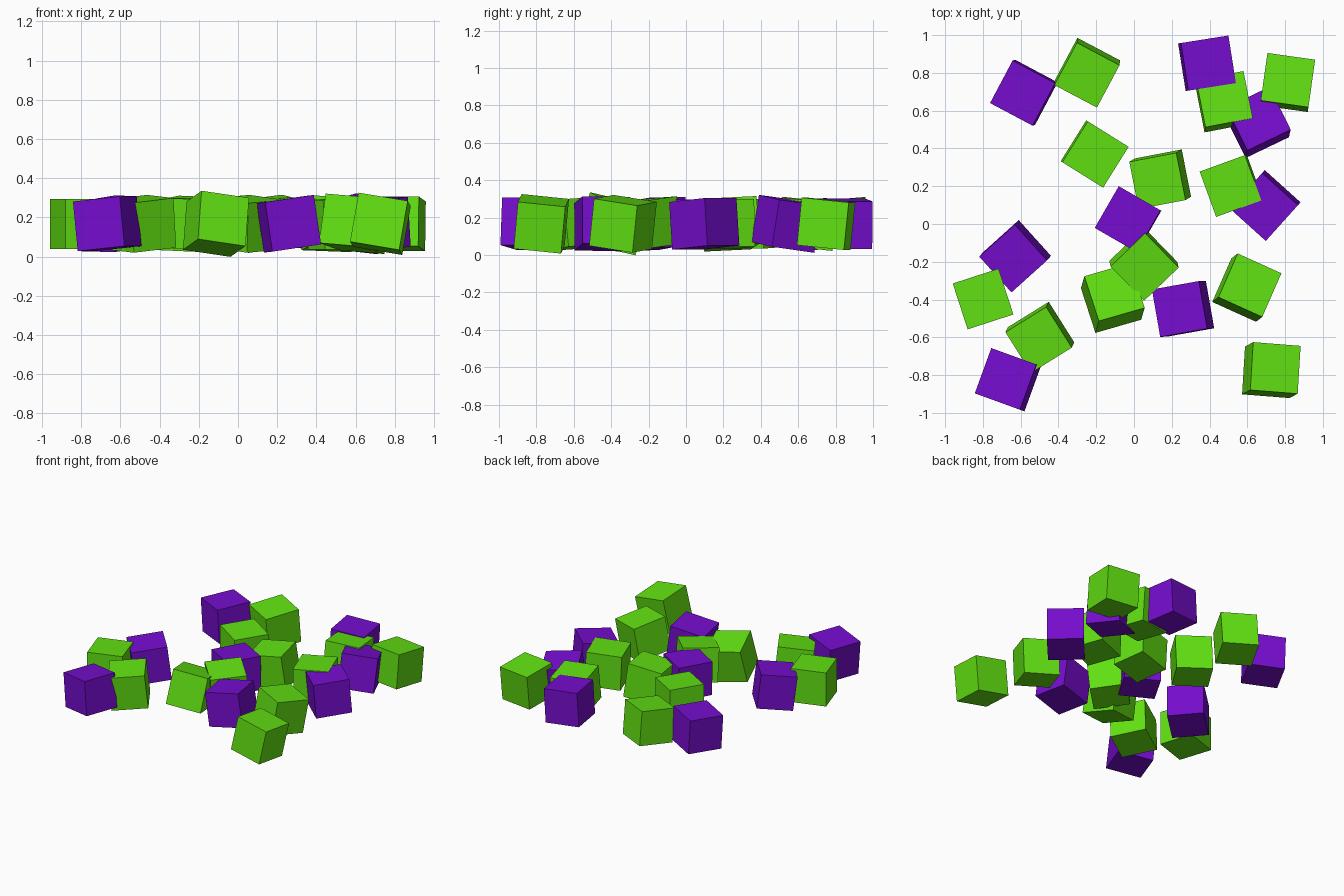
import bpy, bmesh
from math import radians, cos, sin, sqrt
from mathutils import Matrix, Vector

if "Cube" in bpy.data.objects:
    bpy.data.objects.remove(bpy.data.objects["Cube"])

SIZE, MID = 0.255, 0.167      # cube edge and height of the cube centres


def material(name, rgb):
    m = bpy.data.materials.new(name)
    m.diffuse_color = (*rgb, 1)
    m.use_nodes = True
    m.node_tree.nodes["Principled BSDF"].inputs["Base Color"].default_value = m.diffuse_color
    return m


def tilted_cube(name, mat, x, y, yaw, lean_u, lean_v):
    """x, y: centre of the top face; lean: sideways shift of the bottom face
    measured along the cube's own horizontal axes."""
    a = radians(yaw)
    off = Vector((lean_u * cos(a) - lean_v * sin(a), lean_u * sin(a) + lean_v * cos(a)))
    n = -off / SIZE
    normal = Vector((n.x, n.y, sqrt(1 - n.length_squared)))
    rot = Vector((0, 0, 1)).rotation_difference(normal).to_matrix().to_4x4()
    place = Matrix.Translation((x + off.x / 2, y + off.y / 2, MID))
    bm = bmesh.new()
    bmesh.ops.create_cube(bm, size=SIZE)
    bm.transform(place @ rot @ Matrix.Rotation(a, 4, 'Z'))
    mesh = bpy.data.meshes.new(name)
    bm.to_mesh(mesh)
    bm.free()
    mesh.materials.append(mat)
    bpy.context.collection.objects.link(bpy.data.objects.new(name, mesh))


# Scattered cubes: x, y, yaw, lean_u, lean_v
GREEN = [
    (-.249, .788, -28, -.010, .024), (.479, .661, 11, -.010, -.026),
    (.815, .762, -8, 0, -.026), (-.204, .368, -32, -.010, 0),
    (.124, .228, 11, .032, .012), (.511, .201, 20, .010, 0),
    (.056, -.228, 44, .016, .026), (-.799, -.397, 18, 0, 0),
    (-.505, -.614, 32, .026, .016), (-.103, -.360, 17, -.036, -.055),
    (.614, -.324, -24, -.020, -.037), (.749, -.762, -4, -.042, -.026),
]
PURPLE = [
    (-.590, .693, -28, .010, .010), (.394, .852, 9, -.015, 0),
    (.659, .558, 26, -.026, -.032), (.688, .090, -42, 0, .021),
    (-.034, .026, -30, .005, 0), (-.640, -.183, 42, .032, .004),
    (-.680, -.820, -20, .026, 0), (.241, -.450, 10, .037, -.005),
]

for label, rgb, cubes in (("green", (.12, .75, .006), GREEN),
                          ("purple", (.18, .004, .62), PURPLE)):
    mat = material(label, rgb)
    for i, c in enumerate(cubes):
        tilted_cube(f"{label}_cube_{i + 1}", mat, *c)
